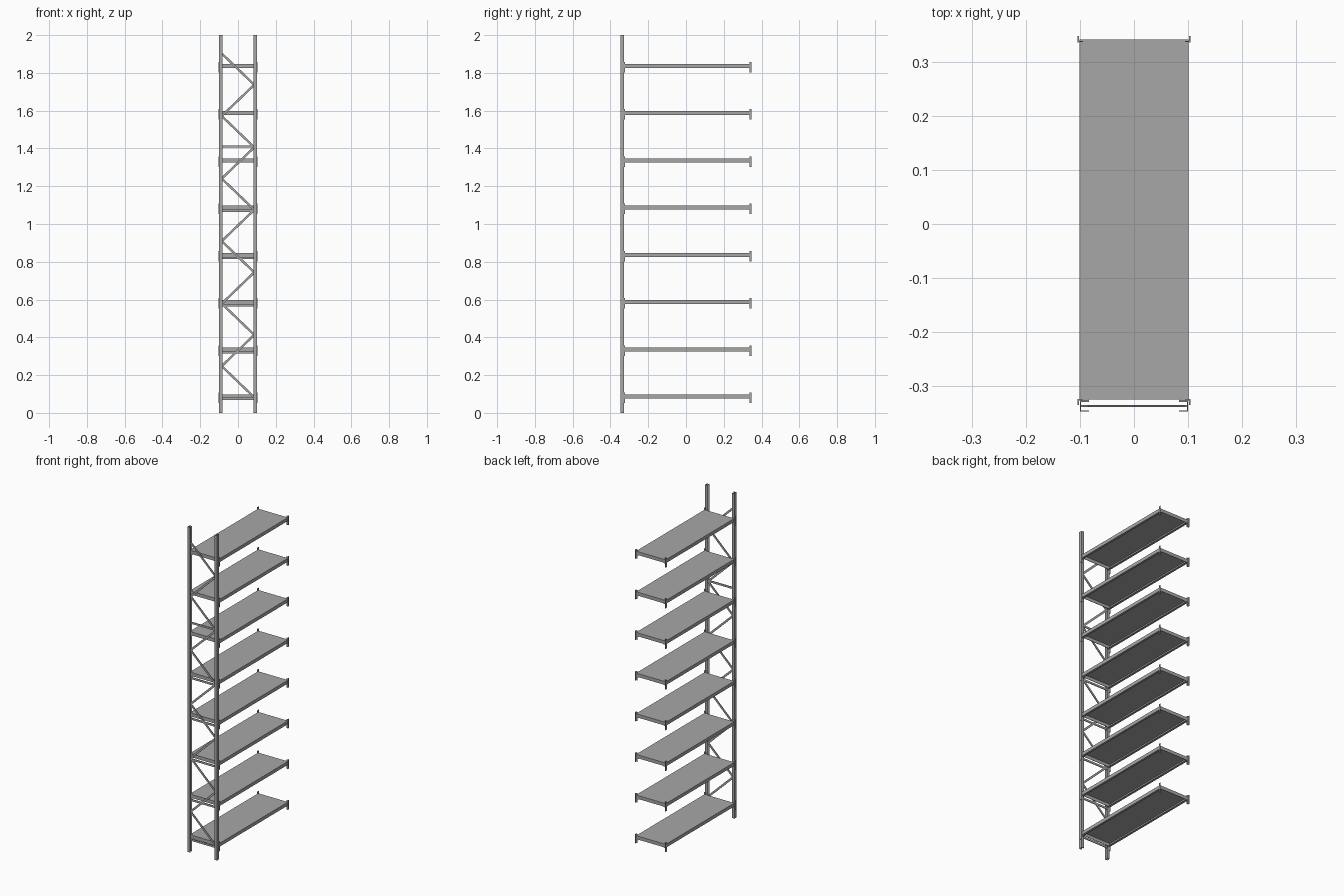
import bpy, bmesh, math
from mathutils import Matrix, Vector

if "Cube" in bpy.data.objects:
    bpy.data.objects.remove(bpy.data.objects["Cube"])

steel = bpy.data.materials.new("grey_steel")
steel.diffuse_color = (0.39, 0.39, 0.39, 1)
steel.use_nodes = True
steel.node_tree.nodes["Principled BSDF"].inputs["Base Color"].default_value = steel.diffuse_color


def make(name, boxes):
    """One object from boxes given as (min, max) corners or (min, max, matrix)."""
    bm = bmesh.new()
    for b in boxes:
        lo, hi = Vector(b[0]), Vector(b[1])
        m = b[2] if len(b) > 2 else Matrix.Identity(4)
        size = hi - lo
        m = m @ Matrix.Translation((lo + hi) / 2) @ Matrix.Diagonal((*size, 1))
        bmesh.ops.create_cube(bm, size=1, matrix=m)
    me = bpy.data.meshes.new(name)
    bm.to_mesh(me)
    bm.free()
    me.materials.append(steel)
    ob = bpy.data.objects.new(name, me)
    bpy.context.collection.objects.link(ob)
    return ob


def side_box(s, x0, x1, y0, y1, z0, z1):
    """Box on the right (s=1) or left (s=-1) side."""
    xs = sorted((s * x0, s * x1))
    return ((xs[0], y0, z0), (xs[1], y1, z1))


T = 0.002                      # sheet thickness
YF, YB = -0.325, 0.341         # shelf ends
PF, PB = -0.347, -0.327        # post front and back

# Upright posts: channels open toward the middle, with small lips
for s, side in ((-1, "left"), (1, "right")):
    make(side + "_post", [
        side_box(s, 0.1 - T, 0.1, PF, PB, 0, 2),
        side_box(s, 0.083, 0.1, PF, PF + T, 0, 2),
        side_box(s, 0.083, 0.1, PB - T, PB, 0, 2),
    ])

# Horizontal braces between the posts
for i, z in enumerate((0.075, 0.32, 0.57, 0.82, 1.07, 1.41)):
    make(f"cross_brace_{i}", [((-0.098, -0.339, z - 0.006), (0.098, -0.335, z + 0.006))])

# Zigzag diagonal braces
nodes = [(0.086 * (1 if i % 2 == 0 else -1), 0.082 + i * 0.1655) for i in range(12)]
for i in range(11):
    (x0, z0), (x1, z1) = nodes[i], nodes[i + 1]
    length = math.hypot(x1 - x0, z1 - z0)
    m = (Matrix.Translation(((x0 + x1) / 2, -0.337, (z0 + z1) / 2))
         @ Matrix.Rotation(-math.atan2(z1 - z0, x1 - x0), 4, 'Y'))
    h = length / 2 + 0.005
    make(f"diagonal_brace_{i}", [((-h, -0.002, -0.006), (h, 0.002, 0.006), m)])

# Shelves: folded trays, with four corner brackets each
for n in range(8):
    z = 0.097 + 0.25 * n
    low = z - 0.021
    tray = [((-0.101, YF, z - T), (0.101, YB, z)),
            ((-0.101, YF, low), (0.101, YF + T, z - T)),
            ((-0.101, YB - T, low), (0.101, YB, z - T))]
    for s in (-1, 1):
        tray.append(side_box(s, 0.101 - T, 0.101, YF + T, YB - T, low, z - T))
        tray.append(side_box(s, 0.088, 0.101 - T, YF + T, YB - T, low, low + T))
    make(f"shelf_{n}", tray)

    top, bottom = z + 0.011, z - 0.045
    brackets = []
    for s in (-1, 1):
        for y0, y1, f in ((-0.335, -0.324, -0.3265), (0.336, 0.348, 0.337)):
            brackets += [
                side_box(s, 0.1015, 0.1045, y0, y1, bottom, top),
                side_box(s, 0.094, 0.1015, f, f + T, bottom, top),
                side_box(s, 0.084, 0.094, f, f + T, low - 0.004, z - T),
            ]
    make(f"shelf_brackets_{n}", brackets)
